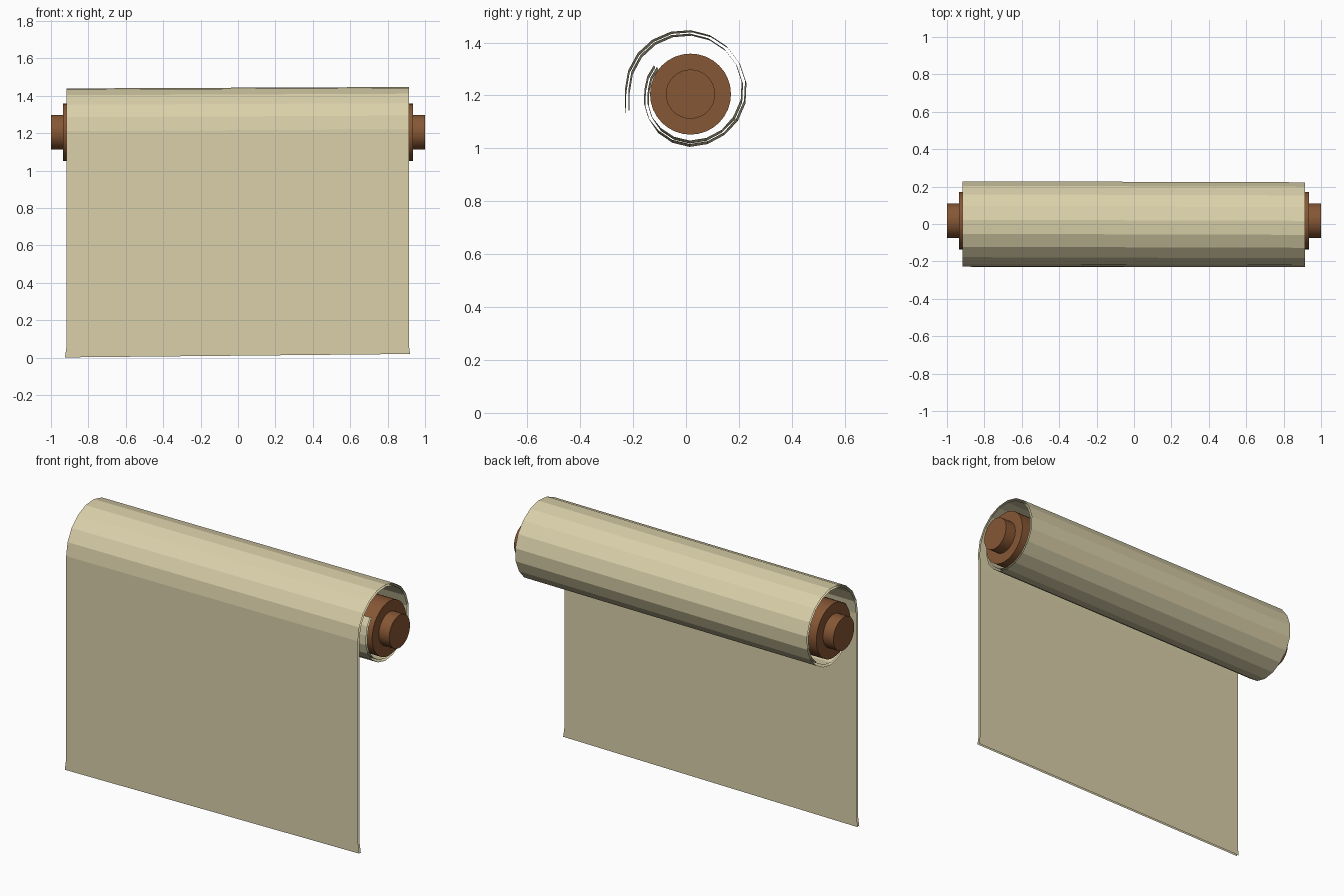
import bpy, math

if "Cube" in bpy.data.objects:
    bpy.data.objects.remove(bpy.data.objects["Cube"])

def material(name, col):
    m = bpy.data.materials.new(name)
    m.diffuse_color = (*col, 1)
    m.use_nodes = True
    m.node_tree.nodes["Principled BSDF"].inputs["Base Color"].default_value = m.diffuse_color
    return m

paper = material("parchment", (0.70, 0.63, 0.40))
wood = material("brown wood", (0.24, 0.095, 0.035))
CY, CZ = 0.017, 1.205

# wooden roller and its two end handles
def rod(name, radius, x0, x1):
    bpy.ops.mesh.primitive_cylinder_add(vertices=32, radius=radius, depth=x1 - x0,
        location=((x0 + x1) / 2, CY, CZ), rotation=(0, math.pi / 2, 0))
    o = bpy.context.object
    o.name = name
    o.data.materials.append(wood)
    bpy.ops.object.shade_smooth_by_angle(angle=math.radians(35))

rod("roller", 0.153, -0.935, 0.935)
rod("left_handle", 0.093, -1.0, -0.93)
rod("right_handle", 0.093, 0.93, 1.0)

# sheet profile: hangs straight, then spirals over the top and in to the roller
def spiral_radius(turn):
    keys = [(0, 0.222), (180, 0.222), (270, 0.197), (360, 0.148), (405, 0.145)]
    for (a, ra), (b, rb) in zip(keys, keys[1:]):
        if turn <= b:
            return ra + (rb - ra) * (turn - a) / (b - a)
    return keys[-1][1]

profile = [(-0.222, 0.0), (-0.222, 0.05), (-0.222, 1.1)]
for i in range(22):
    turn = i * 19
    a = math.radians(180 - turn)
    r = spiral_radius(turn)
    profile.append((r * math.cos(a), CZ + r * math.sin(a)))

# the sheet is slightly skewed: a little higher at the right edge
verts, faces = [], []
for i, (y, z) in enumerate(profile):
    flare = 0.007 if i == 0 else 0
    for x in (-0.918 - flare, 0.913 + flare):
        verts.append((x, y - 0.003 * x * (z > 1.1), z + 0.01 + x * (0.01 - 0.004 * z)))
for i in range(len(profile) - 1):
    faces.append((2 * i, 2 * i + 1, 2 * i + 3, 2 * i + 2))
mesh = bpy.data.meshes.new("sheet")
mesh.from_pydata(verts, [], faces)
mesh.materials.append(paper)
sheet = bpy.data.objects.new("sheet", mesh)
bpy.context.collection.objects.link(sheet)

# front and back skins of the sheet, with open edges
mod = sheet.modifiers.new("thickness", "SOLIDIFY")
mod.thickness = 0.013
mod.offset = 0
mod.use_rim = False
